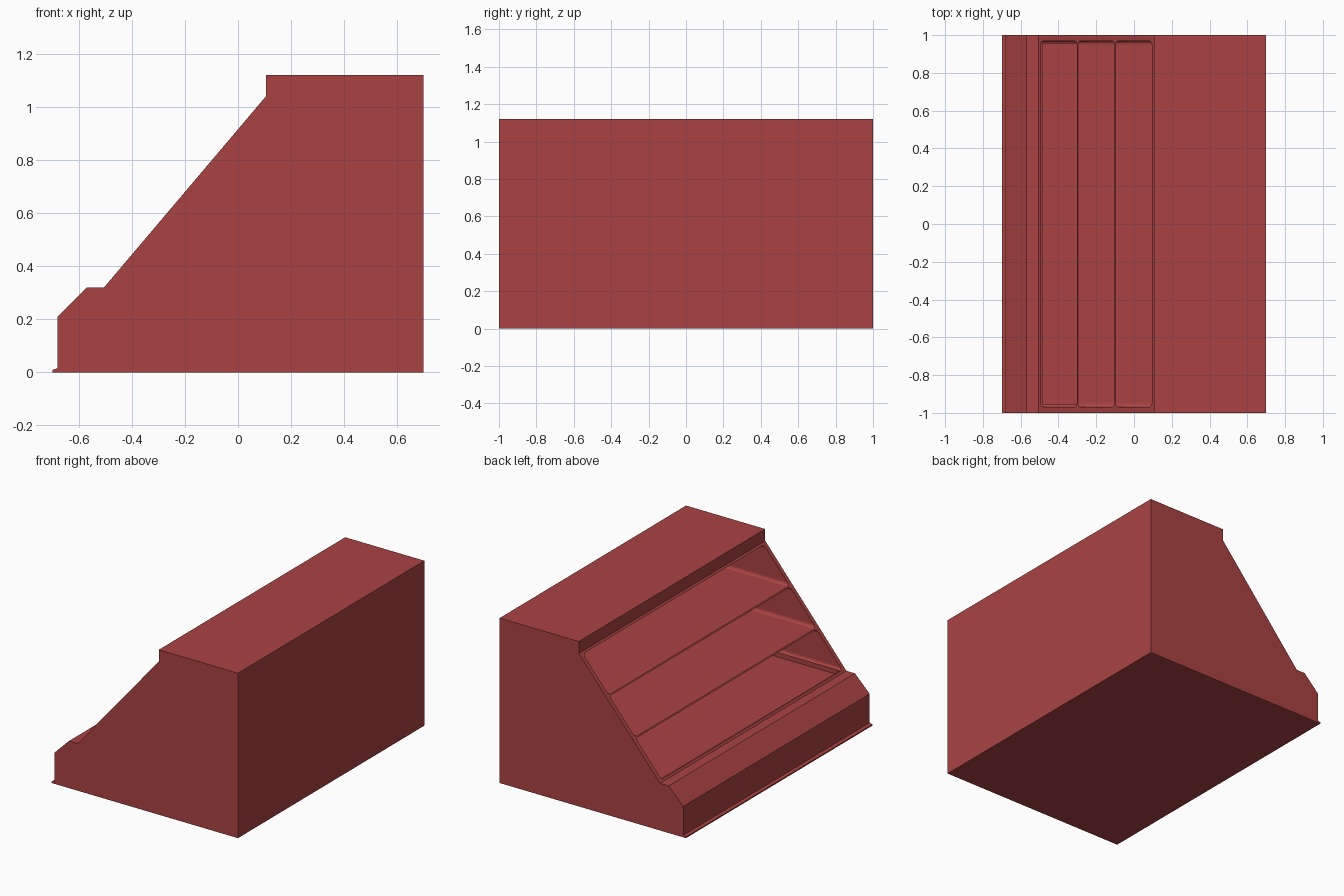
import bpy, bmesh

if "Cube" in bpy.data.objects:
    bpy.data.objects.remove(bpy.data.objects["Cube"])

red = bpy.data.materials.new("dark_red")
red.diffuse_color = (0.40, 0.055, 0.055, 1)
red.use_nodes = True
red.node_tree.nodes["Principled BSDF"].inputs["Base Color"].default_value = red.diffuse_color


def finish(bm, name):
    bmesh.ops.recalc_face_normals(bm, faces=bm.faces)
    mesh = bpy.data.meshes.new(name)
    bm.to_mesh(mesh)
    bm.free()
    mesh.materials.append(red)
    ob = bpy.data.objects.new(name, mesh)
    bpy.context.collection.objects.link(ob)
    return ob


def extrude_profile(name, pts, half):
    """Side profile in x,z drawn out along y."""
    bm = bmesh.new()
    face = bm.faces.new([bm.verts.new((x, -half, z)) for x, z in pts])
    out = bmesh.ops.extrude_face_region(bm, geom=[face])
    verts = [g for g in out["geom"] if isinstance(g, bmesh.types.BMVert)]
    bmesh.ops.translate(bm, verts=verts, vec=(0, 2 * half, 0))
    return finish(bm, name)


def cutter(name, x0, x1, half, z0, z1, radius=0):
    """Box for cutting, with its lengthwise (x) edges rounded."""
    bm = bmesh.new()
    bmesh.ops.create_cube(bm, size=1)
    for v in bm.verts:
        v.co = (x1 if v.co.x > 0 else x0,
                half if v.co.y > 0 else -half,
                z1 if v.co.z > 0 else z0)
    if radius:
        edges = [e for e in bm.edges
                 if abs(e.verts[0].co.x - e.verts[1].co.x) > 0.1]
        bmesh.ops.bevel(bm, geom=edges, offset=radius, segments=4,
                        profile=0.5, affect='EDGES')
    ob = finish(bm, name)
    ob.hide_render = True
    ob.hide_set(True)
    return ob


# Cabinet with low counter, sloping front and flat top
body = extrude_profile("cabinet_body", [
    (-0.68, 0.012), (-0.68, 0.21), (-0.57, 0.32), (-0.505, 0.32),
    (0.105, 1.04), (0.105, 1.12), (0.70, 1.12), (0.70, 0.012)], 1.0)

# Thin floor plate with a sloped front lip
extrude_profile("base_plate", [
    (-0.70, 0), (-0.70, 0.009), (-0.68, 0.015), (0.70, 0.012), (0.70, 0)], 1.0)

# Three deep shelf openings, thin boards left between them
cutters = []
for i in range(3):
    z = 0.332 + i * 0.234
    cutters.append(cutter(f"shelf_opening_{i + 1}", -0.62 + i * 0.2, 0.67,
                          0.97, z, z + 0.227, 0.02))
# Sunken tray in the lowest shelf
cutters.append(cutter("tray_recess", -0.485, 0.655, 0.955, 0.302, 0.338))

for c in cutters:
    mod = body.modifiers.new(c.name, 'BOOLEAN')
    mod.operation = 'DIFFERENCE'
    mod.solver = 'EXACT'
    mod.object = c

# Bake the cuts and drop the cutters
bpy.context.view_layer.update()
graph = bpy.context.evaluated_depsgraph_get()
cut_mesh = bpy.data.meshes.new_from_object(body.evaluated_get(graph))
body.modifiers.clear()
body.data = cut_mesh
for c in cutters:
    bpy.data.objects.remove(c)
